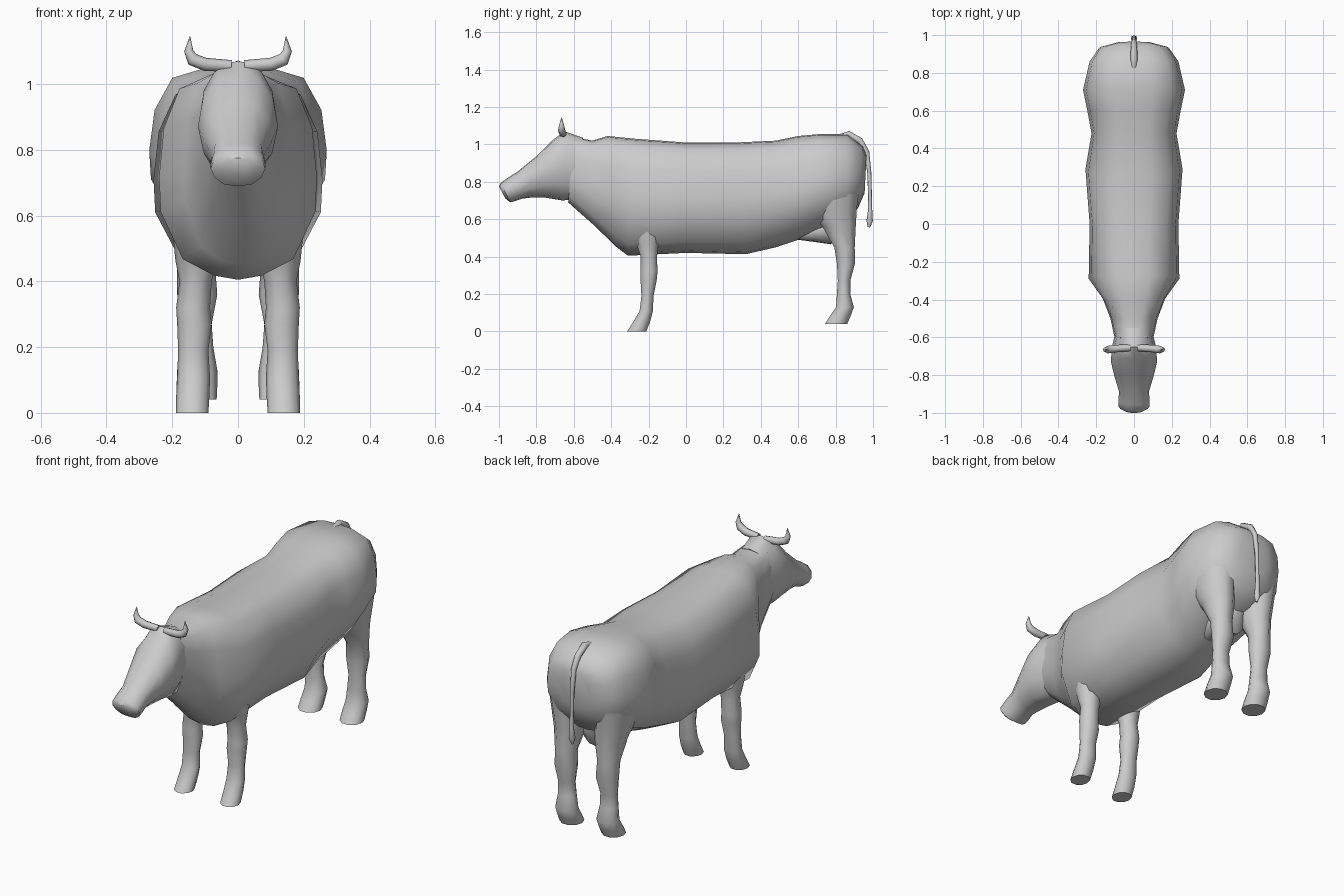
import bpy, bmesh, math
from mathutils import Vector


def loft(name, rings, mirror=False, angle=50):
    """Skin a list of equal-length rings, cap both ends."""
    bm = bmesh.new()
    vr = [[bm.verts.new(p) for p in r] for r in rings]
    n = len(vr[0])
    for a, b in zip(vr, vr[1:]):
        for i in range(n):
            j = (i + 1) % n
            bm.faces.new((a[i], a[j], b[j], b[i]))
    bm.faces.new(vr[0])
    bm.faces.new(vr[-1])
    bmesh.ops.recalc_face_normals(bm, faces=bm.faces)
    me = bpy.data.meshes.new(name)
    bm.to_mesh(me)
    bm.free()
    ob = bpy.data.objects.new(name, me)
    bpy.context.collection.objects.link(ob)
    bpy.ops.object.select_all(action='DESELECT')
    bpy.context.view_layer.objects.active = ob
    ob.select_set(True)
    bpy.ops.object.shade_smooth_by_angle(angle=math.radians(angle))
    if mirror:
        m = ob.modifiers.new("Mirror", 'MIRROR')
        m.use_mirror_merge = False
    return ob


def section(st, prof):
    """Symmetric ring from (y top, z top, y bottom, z bottom, half width)."""
    yt, zt, yb, zb, w = st
    full = prof + [(-x, t) for x, t in reversed(prof[1:-1])]
    return [(x * w, yb + (yt - yb) * t, zb + (zt - zb) * t) for x, t in full]


def leg_ring(st, n=10):
    """Flat ring from (z, y front, y back, x inner, x outer)."""
    z, y0, y1, x0, x1 = st
    return [((x0 + x1) / 2 + (x1 - x0) / 2 * math.cos(2 * math.pi * i / n),
             (y0 + y1) / 2 + (y1 - y0) / 2 * math.sin(2 * math.pi * i / n), z)
            for i in range(n)]


def tube(name, path, side, mirror=False, n=8):
    """Tapered tube along planar (x, y, z, radius) points."""
    pts = [Vector(p[:3]) for p in path]
    side = Vector(side)
    rings = []
    for i, p in enumerate(pts):
        t = (pts[min(i + 1, len(pts) - 1)] - pts[max(i - 1, 0)]).normalized()
        b = t.cross(side).normalized()
        r = path[i][3]
        rings.append([p + r * (math.cos(2 * math.pi * k / n) * side + math.sin(2 * math.pi * k / n) * b)
                      for k in range(n)])
    return loft(name, rings, mirror)


# Body: rump to neck
body_prof = [(0, 1), (.36, .99), (.74, .93), (.94, .74), (1, .5), (.98, .33), (.7, .1), (.3, .02), (0, 0)]
body = [(.965, .94, .955, .74, .09), (.945, .99, .92, .66, .185), (.86, 1.055, .86, .59, .235),
        (.71, 1.055, .71, .54, .27), (.6, 1.045, .6, .49, .247), (.48, 1.02, .48, .45, .225),
        (.26, 1.01, .32, .413, .257), (0, 1.01, 0, .42, .235), (-.27, 1.03, -.31, .405, .24),
        (-.42, 1.045, -.37, .45, .165), (-.5, 1.02, -.5, .575, .125), (-.6, 1.04, -.63, .69, .1)]
loft("body", [section(s, body_prof) for s in body])

# Head
head_prof = [(0, 1), (.5, .97), (.88, .76), (1, .5), (.85, .24), (.5, .04), (0, 0)]
head = [(-.55, 1.035, -.57, .71, .095), (-.65, 1.07, -.66, .7, .118), (-.71, 1.025, -.75, .715, .122),
        (-.79, .945, -.82, .717, .104), (-.9, .855, -.875, .71, .079), (-.955, .82, -.915, .697, .083),
        (-.99, .795, -.94, .69, .083), (-1.0, .775, -.965, .71, .055)]
loft("head", [section(s, head_prof) for s in head])

# Horns
tube("horns", [(.02, -.655, 1.055, .018), (.1, -.66, 1.06, .02), (.138, -.665, 1.075, .02),
               (.15, -.665, 1.1, .014), (.146, -.665, 1.145, .001)], (0, 1, 0), True)

# Legs
front = [(.56, -.3, -.12, .06, .2), (.46, -.265, -.145, .065, .19), (.4, -.245, -.153, .08, .178),
         (.32, -.245, -.15, .085, .188), (.27, -.245, -.155, .08, .185), (.19, -.24, -.172, .09, .182),
         (.11, -.25, -.175, .085, .185), (.05, -.285, -.19, .087, .188), (0, -.318, -.21, .09, .188)]
loft("front_legs", [leg_ring(s) for s in front], True)
hind = [(.76, .62, .935, .03, .24), (.66, .655, .92, .035, .225), (.56, .725, .912, .045, .2),
        (.45, .79, .905, .07, .185), (.36, .805, .905, .063, .185), (.27, .81, .88, .08, .175),
        (.2, .805, .88, .075, .177), (.13, .8, .9, .063, .185), (.08, .765, .882, .063, .187),
        (.04, .74, .865, .065, .187)]
loft("hind_legs", [leg_ring(s) for s in hind], True)

# Udder
udder = [(.6, .56, .6, .49, .05), (.69, .6, .69, .478, .085), (.78, .62, .775, .466, .085),
         (.83, .63, .81, .52, .05)]
loft("udder", [section(s, head_prof) for s in udder])

# Tail with tuft
tube("tail", [(0, .82, 1.04, .014), (0, .87, 1.054, .018), (0, .93, 1.02, .017), (0, .966, .96, .014),
              (0, .98, .85, .011), (0, .984, .72, .01), (0, .984, .64, .012), (0, .982, .59, .017),
              (0, .978, .557, .006)], (1, 0, 0))
